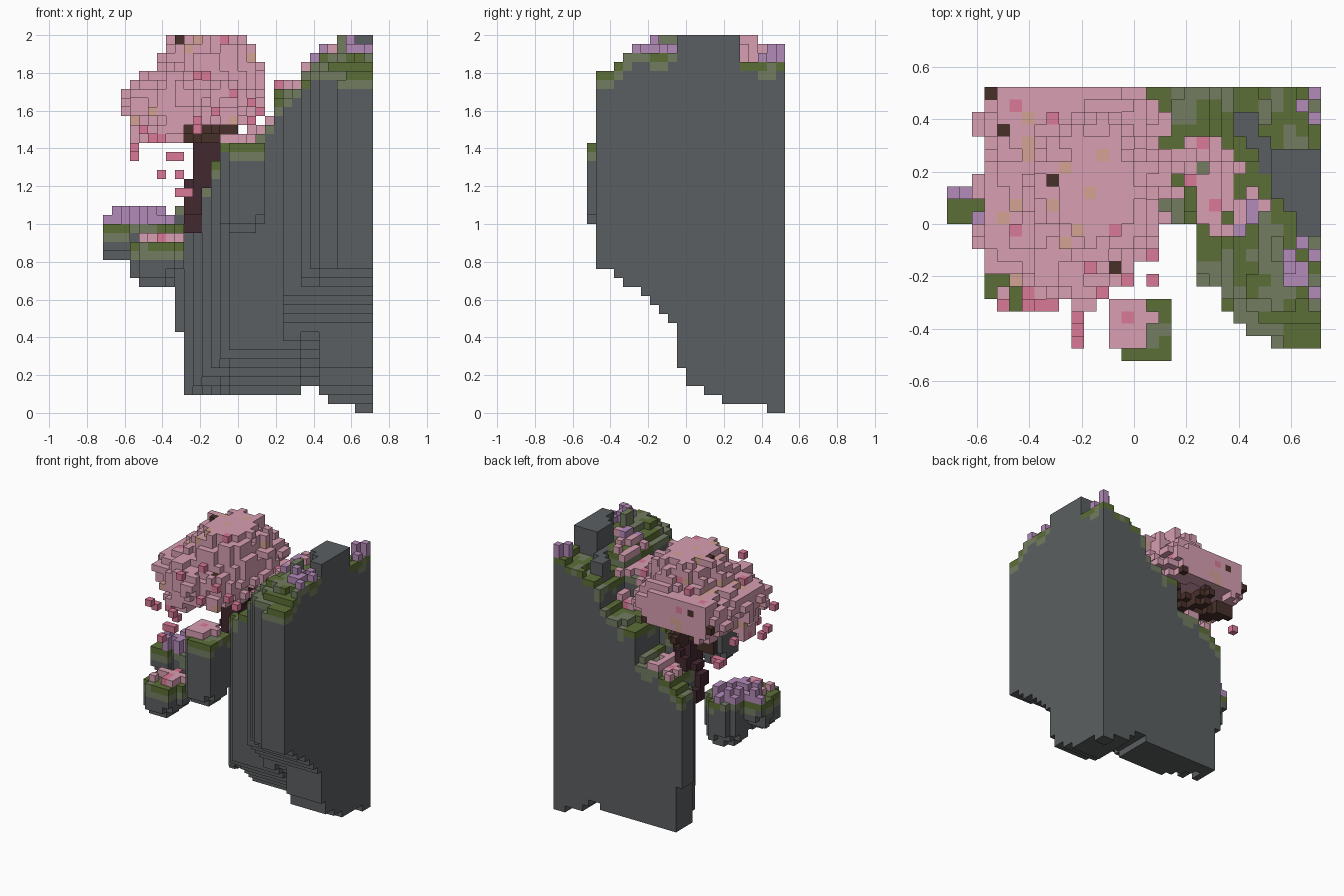
import bpy, bmesh, math, random
from mathutils import Vector, noise

random.seed(4)
cube = bpy.data.objects.get("Cube")
if cube:
    bpy.data.objects.remove(cube)

V = 2 / 42                      # block size
NX, NY, NZ = 30, 22, 42
PALETTE = {"rock": "5B5F61", "grass": "5C6E37", "moss": "737C61", "blossom": "D89FB2",
           "rose": "D97A97", "peach": "D3A294", "violet": "B48BB9", "bark": "48302A",
           "dark_bark": "42282F"}
NAMES = list(PALETTE)


def linear(c):
    return c / 12.92 if c <= 0.04045 else ((c + 0.055) / 1.055) ** 2.4


def make_material(name, code):
    rgb = [linear(int(code[i:i + 2], 16) / 255) for i in (0, 2, 4)]
    m = bpy.data.materials.new(name)
    m.use_nodes = True
    m.diffuse_color = (*rgb, 1)
    m.node_tree.nodes["Principled BSDF"].inputs["Base Color"].default_value = (*rgb, 1)
    return m


MATS = [make_material(n, c) for n, c in PALETTE.items()]
blocks = {}                     # (i, j, k) -> (part, colour)


def centre(i, j, k):
    return (i - 14.5) * V, (j - 10.5) * V, (k + 0.5) * V


def put(part, x, y, z, colour):
    key = (math.floor(x / V + 15), math.floor(y / V + 11), math.floor(z / V))
    if 0 <= key[0] < NX and 0 <= key[1] < NY and 0 <= key[2] < NZ:
        blocks.setdefault(key, (part, colour))


def fill(part, rule):
    for i in range(NX):
        for j in range(NY):
            for k in range(NZ):
                if (i, j, k) not in blocks:
                    colour = rule(*centre(i, j, k))
                    if colour:
                        blocks[i, j, k] = (part, colour)


def lerp(points, t):
    for (a, u), (b, v) in zip(points, points[1:]):
        if t <= b:
            return u + (v - u) * max(0, (t - a) / (b - a))
    return points[-1][1]


def step(points, t):
    return next((v for a, v in points if t < a), points[-1][1])


def turf(x, y, depth):
    n = noise.noise(Vector((x, y, depth)) * 9)
    if depth < V:
        return "grass" if n > -0.08 else "moss"
    return "moss" if depth < 2 * V and n > (0.1 if x > 0 else -0.2) else "rock"


# Cliff: stepped plan, terraced top, overhanging underside
FRONT = [(-0.28, 0.38), (-0.23, 0.31), (-0.19, 0.24), (-0.14, 0.17), (-0.09, 0.1), (-0.04, 0.05),
         (0.24, 0), (0.33, -0.24), (0.38, -0.33), (0.43, -0.38), (0.52, -0.43), (1, -0.48)]
FRONT_TOP = [(-0.33, 0.95), (-0.26, 1.07), (-0.21, 1.2), (-0.1, 1.35), (0.05, 1.42),
             (0.18, 1.52), (0.21, 1.69), (0.31, 1.72), (0.4, 1.85), (0.52, 1.9), (0.7, 1.91)]
BACK_TOP = [(-0.3, 1.08), (-0.2, 1.2), (0.04, 1.28), (0.06, 1.48), (0.3, 1.53),
            (0.34, 1.72), (0.55, 1.81), (0.7, 1.85)]
UNDER_Y = [(-0.43, 0.77), (-0.38, 0.76), (-0.33, 0.72), (-0.24, 0.67), (-0.19, 0.62),
           (-0.14, 0.58), (-0.1, 0.53), (-0.05, 0.48), (0, 0.24), (0.1, 0.14),
           (0.19, 0.1), (0.43, 0.05), (1, 0)]
UNDER_X = [(-0.28, 0.43), (0.33, 0.1), (0.43, 0.14), (0.47, 0.1), (0.62, 0.05), (1, 0)]


def is_peak(x, y):
    wedge = -0.02 < y < 0.45 and x > 0.34 + (0.45 - y) * 0.6
    return wedge and (y < 0.28 or y + 1.2 * x < 0.95) or (x > 0.64 and -0.05 < y < 0.28)


def top_height(x, y):
    if is_peak(x, y):
        return 2.0 if x > 0.53 and y < 0.28 else 39 * V
    h = lerp(BACK_TOP if y > 0.26 else FRONT_TOP, x) - max(0, -0.28 - y) * 0.65
    return round((h + 0.03 * noise.noise(Vector((x * 7, y * 7, 3)))) / V) * V


def cliff(x, y, z):
    edge = step(FRONT, x)
    if x < -0.33 or y < edge:
        return None
    top = top_height(x, y)
    lift = max(0, 0.27 - (y - max(edge, 0))) * min(1, max(0, (x + 0.28) * 4))
    if z > top or z < max(step(UNDER_Y, y), step(UNDER_X, x) + lift * (x < 0.45)):
        return None
    return "rock" if is_peak(x, y) else turf(x, y, top - z)


fill("cliff", cliff)


# Floating islets: rounded columns with a narrowing base
def islet(cx, cy, rx, ry, low, high):
    def rule(x, y, z):
        d = ((x - cx) / rx) ** 2 + ((y - cy) / ry) ** 2
        d += 0.25 * noise.noise(Vector((x, y, cx)) * 12)
        if d > 1 or z > high or z < low + 0.14 * max(0, d - 0.2):
            return None
        return turf(x, y, high - z)
    return rule


ISLETS = {"front_islet": (0.02, -0.4, 0.14, 0.14, 0.95, 1.42),
          "low_islet": (-0.45, -0.2, 0.15, 0.15, 0.66, 0.91),
          "side_islet": (-0.44, 0.15, 0.14, 0.14, 0.66, 1.0),
          "side_islet_ledge": (-0.64, 0.07, 0.1, 0.09, 0.83, 1.0)}
for name, shape in ISLETS.items():
    fill(name, islet(*shape))


# Tree trunk, hanging root and branches
def limb(part, a, b, r0, r1, colour):
    a, b = Vector(a), Vector(b)

    def rule(x, y, z):
        p = Vector((x, y, z))
        t = min(1, max(0, (p - a).dot(b - a) / (b - a).length_squared))
        return colour if (p - a.lerp(b, t)).length < r0 + (r1 - r0) * t else None
    fill(part, rule)


FORK = (-0.16, 0.2, 1.46)
limb("root", (-0.24, 0.24, 0.98), (-0.23, 0.19, 1.13), 0.05, 0.05, "dark_bark")
limb("trunk", (-0.18, 0.24, 1.22), FORK, 0.09, 0.07, "dark_bark")
for tip in ((-0.45, 0.12, 1.56), (-0.3, -0.12, 1.56), (0.02, 0.08, 1.57), (-0.05, 0.34, 1.58),
            (-0.25, 0.46, 1.5), (-0.47, 0.4, 1.47), (-0.1, 0.0, 1.56)):
    limb("branches", FORK, tip, 0.055, 0.05, "bark")


# Blossom canopy: overlapping lobes with a hollow underside
def inside(p, c, r, power=2):
    return sum(abs((a - b) / s) ** power for a, b, s in zip(p, c, r))


LOBES = [((-0.15, 0.15, 1.74), (0.26, 0.3, 0.3), 2.2),
         ((-0.25, 0.1, 1.66), (0.34, 0.39, 0.19), 2.2),
         ((-0.29, 0.08, 1.53), (0.27, 0.3, 0.13), 2.5),
         ((-0.25, 0.4, 1.67), (0.34, 0.2, 0.15), 2.5),
         ((-0.03, 0.12, 1.78), (0.15, 0.22, 0.11), 2.3)]


def canopy(x, y, z):
    p = (x, y, z)
    n = 0.6 * noise.noise(Vector(p) * 12)
    if min(inside(p, *lobe) for lobe in LOBES) + n > 1:
        return None
    base = 1.52 if -0.28 < x < -0.05 else 1.43 + max(0, x + 0.1) * 0.9
    if z < base or inside(p, (-0.24, 0.3, 1.44), (0.33, 0.35, 0.17)) < 1:
        return None
    pick = random.random()
    if z < 1.54 and pick > 0.84:
        return "rose"
    return ("blossom" if pick < 0.925 else "peach" if pick < 0.965
            else "rose" if pick < 0.985 else "bark")


fill("canopy", canopy)


# Ground cover laid on whatever lies beneath it
def cover(part, cx, cy, rx, ry, colours, density, layers=1):
    ground = {}
    for (i, j, k), (owner, c) in blocks.items():
        if owner == "cliff" or owner in ISLETS:
            ground[i, j] = max(k, ground.get((i, j), 0))
    for (i, j), k in ground.items():
        x, y, z = centre(i, j, k)
        if inside((x, y), (cx, cy), (rx, ry)) < 1 and random.random() < density:
            if not is_peak(x, y):
                for n in range(random.randint(1, layers)):
                    put(part, x, y, z + (n + 1) * V, random.choice(colours))


PINKS = ["blossom"] * 11 + ["rose"]
for spot in ((0.29, 0.24, 0.13, 0.1), (0.37, 0.06, 0.15, 0.1), (0.14, 0.2, 0.1, 0.1),
             (-0.02, -0.38, 0.1, 0.1), (-0.4, -0.2, 0.13, 0.1), (-0.14, 0.42, 0.1, 0.12)):
    cover("fallen_blossom", *spot, PINKS, 0.75)
for spot in ((0.64, -0.18, 0.08, 0.11), (0.67, 0.44, 0.06, 0.07), (-0.52, 0.15, 0.18, 0.14),
             (0.43, 0.03, 0.07, 0.07)):
    cover("violet_flowers", *spot, ["violet"], 0.65, 2)
cover("tuft", 0.55, -0.1, 0.03, 0.06, ["moss"], 1, 2)

# Petals drifting down
for x, y, z in ((-0.55, -0.17, 1.4), (-0.31, -0.3, 1.36), (-0.36, -0.3, 1.36),
                (-0.41, -0.3, 1.27), (-0.31, -0.1, 1.24), (-0.31, 0.02, 1.17),
                (-0.26, 0.02, 1.17), (-0.22, -0.45, 1.57), (-0.22, -0.4, 1.52),
                (0.07, -0.22, 1.64), (0.07, -0.12, 1.55), (-0.02, -0.22, 1.69),
                (-0.12, -0.26, 1.59), (-0.55, 0.4, 1.36), (0.12, 0.0, 1.6),
                (-0.22, -0.35, 1.8), (-0.5, -0.3, 1.52)):
    put("petals", x, y, z, "rose")

# Block sides: (normal, four corner offsets)
SIDES = []
for axis in range(3):
    for sign in (-1, 1):
        u, w = (axis + 1) % 3, (axis + 2) % 3
        ring = []
        for a, b in ((0, 0), (1, 0), (1, 1), (0, 1)):
            corner = [0, 0, 0]
            corner[axis], corner[u], corner[w] = (sign > 0), a, b
            ring.append(corner)
        normal = [0, 0, 0]
        normal[axis] = sign
        SIDES.append((normal, ring if sign > 0 else ring[::-1]))


# Turn each part into a mesh of its exposed block faces
def build(part):
    bm, verts = bmesh.new(), {}
    for key, (owner, colour) in blocks.items():
        if owner != part:
            continue
        for normal, ring in SIDES:
            if tuple(a + b for a, b in zip(key, normal)) in blocks:
                continue
            face = []
            for corner in ring:
                q = tuple(a + int(b) for a, b in zip(key, corner))
                if q not in verts:
                    verts[q] = bm.verts.new(((q[0] - 15) * V, (q[1] - 11) * V, q[2] * V))
                face.append(verts[q])
            bm.faces.new(face).material_index = NAMES.index(colour)
    mesh = bpy.data.meshes.new(part)
    bm.to_mesh(mesh)
    bm.free()
    for m in MATS:
        mesh.materials.append(m)
    bpy.context.collection.objects.link(bpy.data.objects.new(part, mesh))


for part in sorted({owner for owner, c in blocks.values()}):
    build(part)
